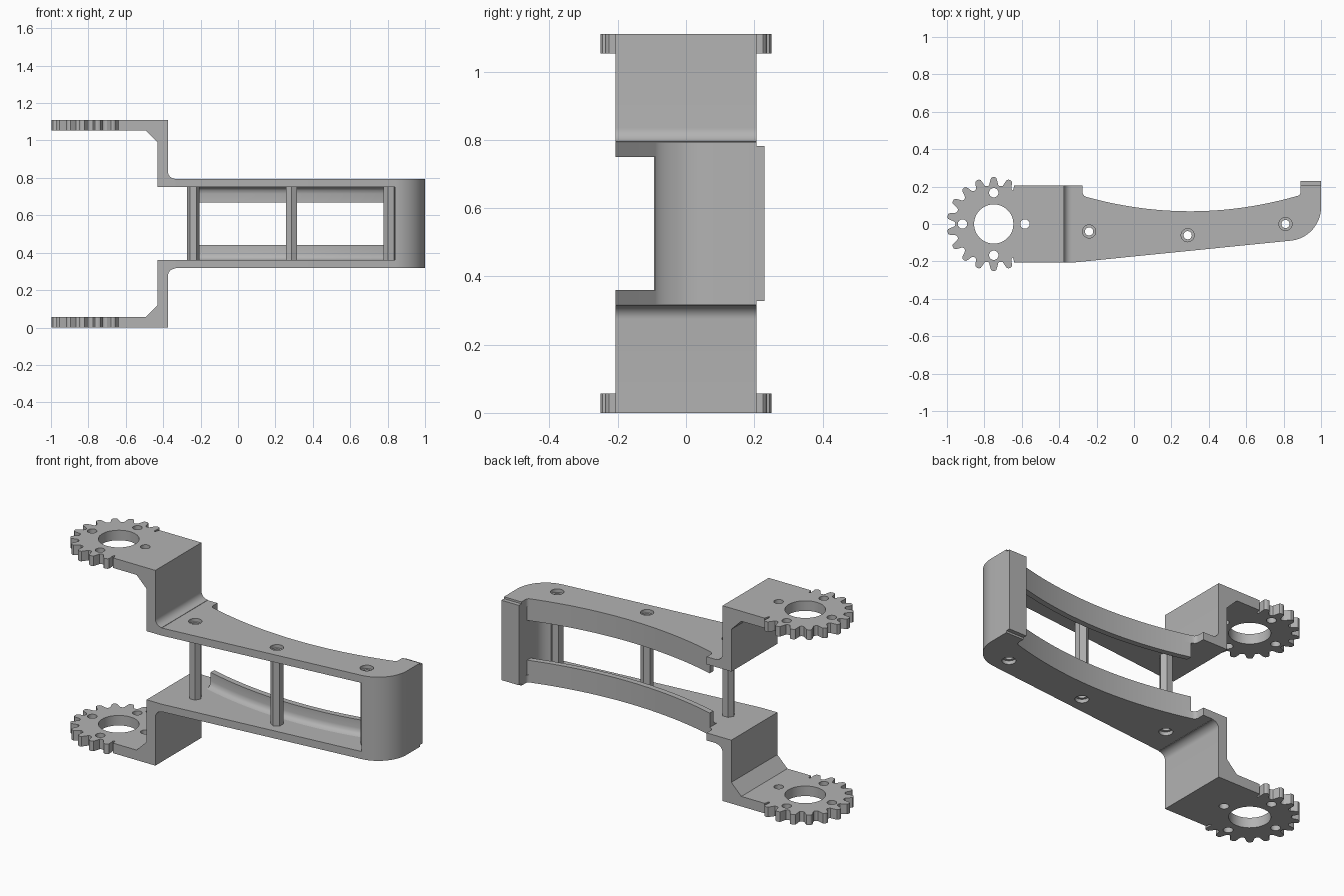
import bpy, bmesh
from math import sin, cos, tanh, radians, pi
from mathutils import Matrix

cube = bpy.data.objects.get("Cube")
if cube:
    bpy.data.objects.remove(cube, do_unlink=True)

MID = 0.555  # mirror plane height

grey = bpy.data.materials.new("light grey")
grey.use_nodes = True
COLOR = (0.45, 0.45, 0.45, 1)
grey.diffuse_color = COLOR
grey.node_tree.nodes["Principled BSDF"].inputs["Base Color"].default_value = COLOR


def arc(cx, cy, r, a0, a1, n=12):
    steps = [radians(a0 + (a1 - a0) * i / n) for i in range(n + 1)]
    return [(cx + r * cos(a), cy + r * sin(a)) for a in steps]


def circle(cx, cy, r, n=32, turn=0):
    return arc(cx, cy, r, turn, turn + 360, n)[:-1]


def finish(name, mesh, mirror):
    """Clean the mesh, add it to the scene and mirror it about the mid height."""
    bm = bmesh.new()
    bm.from_mesh(mesh)
    bmesh.ops.remove_doubles(bm, verts=bm.verts, dist=1e-5)
    bmesh.ops.recalc_face_normals(bm, faces=bm.faces)
    bmesh.ops.translate(bm, verts=bm.verts, vec=(0, 0, -MID))
    bm.to_mesh(mesh)
    bm.free()
    mesh.materials.clear()
    mesh.materials.append(grey)
    ob = bpy.data.objects.new(name, mesh)
    ob.location.z = MID
    bpy.context.collection.objects.link(ob)
    if mirror:
        mod = ob.modifiers.new("mirror", 'MIRROR')
        mod.use_axis = (False, False, True)
        mod.use_mirror_merge = False
    bpy.ops.object.select_all(action='DESELECT')
    bpy.context.view_layer.objects.active = ob
    ob.select_set(True)
    bpy.ops.object.shade_smooth_by_angle(angle=radians(32))
    return ob


def plate(name, loops, lo, hi, mirror=True, upright=False):
    """Extrude an outline with holes; upright profiles lie in XZ and run along Y."""
    cu = bpy.data.curves.new(name, 'CURVE')
    cu.dimensions = '2D'
    cu.fill_mode = 'BOTH'
    cu.extrude = (hi - lo) / 2
    for pts in loops:
        sp = cu.splines.new('POLY')
        sp.points.add(len(pts) - 1)
        for p, (x, y) in zip(sp.points, pts):
            p.co = (x, y, 0, 1)
        sp.use_cyclic_u = True
    tmp = bpy.data.objects.new("temp", cu)
    bpy.context.collection.objects.link(tmp)
    dg = bpy.context.evaluated_depsgraph_get()
    mesh = bpy.data.meshes.new_from_object(tmp.evaluated_get(dg))
    bpy.data.objects.remove(tmp, do_unlink=True)
    bpy.data.curves.remove(cu)
    c = (lo + hi) / 2
    if upright:
        mesh.transform(Matrix.Translation((0, c, 0)) @ Matrix.Rotation(pi / 2, 4, 'X'))
    else:
        mesh.transform(Matrix.Translation((0, 0, c)))
    mesh.name = name
    return finish(name, mesh, mirror)


# Toothed hinge plate with centre bore and four screw holes
GX = -0.75
gear = []
for i in range(12 * 12 + 1):
    a = radians(60 + 240 * i / 144)
    r = 0.228 + 0.0225 * tanh(2 * cos(18 * (a - pi / 2))) / tanh(2)
    gear.append((GX + r * cos(a), r * sin(a)))
gear += [(-0.64, -0.207), (-0.55, -0.207), (-0.55, 0.207), (-0.64, 0.207)]
holes = [circle(GX, 0, 0.105, 48)]
holes += [circle(GX + 0.167 * cos(k * pi / 2), 0.167 * sin(k * pi / 2), 0.025, 24) for k in range(4)]
plate("hinge_gear", [gear] + holes, 0, 0.057)

# Stepped bracket: flange, chamfered inner corner, wall and filleted foot
bracket = [(-0.55, 0), (-0.375, 0)]
bracket += arc(-0.335, 0.275, 0.04, 180, 90, 8)
bracket += [(-0.335, 0.36), (-0.43, 0.36), (-0.43, 0.12), (-0.493, 0.057), (-0.55, 0.057)]
plate("step_bracket", [bracket], -0.207, 0.207, upright=True)


# Arm plate with curved back edge and counterbored holes
def back_edge(x):
    return 0.068 + 0.25 * (x - 0.3) ** 2


XS = [-0.25 + 1.12 * i / 28 for i in range(29)]
nose = arc(0.82, 0.09, 0.18, -84, 0, 20)
arm = [(-0.335, -0.207)] + nose + [(1, 0.207), (0.89, 0.207)]
arm += arc(0.87, 0.17, 0.02, 0, -70, 5)
arm += [(x, back_edge(x)) for x in reversed(XS)]
arm += arc(-0.25, 0.17, 0.025, 260, 180, 5)
arm += [(-0.275, 0.207), (-0.335, 0.207)]
POSTS = [(-0.24, -0.04, 0), (0.287, -0.06, 30), (0.81, 0, 15)]
plate("arm_outer_skin", [arm] + [circle(x, y, 0.035) for x, y, t in POSTS], 0.317, 0.337)
plate("arm_inner_skin", [arm] + [circle(x, y, 0.022) for x, y, t in POSTS], 0.337, 0.36)

# Hollow hexagonal spacer posts
for n, (x, y, turn) in enumerate(POSTS):
    plate("spacer_post_%d" % (n + 1), [circle(x, y, 0.034, 6, turn), circle(x, y, 0.022)],
          0.36, 2 * MID - 0.36, mirror=False)

# Curved stiffening rail along the back edge, with a filleted root
SECTION = [(0, 0.36), (0, 0.442), (-0.032, 0.442), (-0.032, 0.395),
           (-0.037, 0.376), (-0.048, 0.365), (-0.065, 0.36)]
bm = bmesh.new()
rings = [[bm.verts.new((x, back_edge(x) + o, z)) for o, z in SECTION] for x in XS + [0.89]]
for a, b in zip(rings, rings[1:]):
    for k in range(len(SECTION)):
        j = (k + 1) % len(SECTION)
        bm.faces.new((a[k], a[j], b[j], b[k]))
bm.faces.new(rings[0])
bm.faces.new(rings[-1][::-1])
rail = bpy.data.meshes.new("back_rail")
bm.to_mesh(rail)
bm.free()
finish("back_rail", rail, True)

# Rounded end wall and its rear lip
wall = nose + [(1, 0.207), (0.89, 0.207)] + arc(0.81, 0.08, 0.08, 0, -72, 10)
plate("end_wall", [wall], 0.36, 2 * MID - 0.36, mirror=False)
lip = [(0.89, 0.207), (1, 0.207), (1, 0.23), (0.89, 0.23)]
plate("end_lip", [lip], 0.328, 2 * MID - 0.328, mirror=False)
